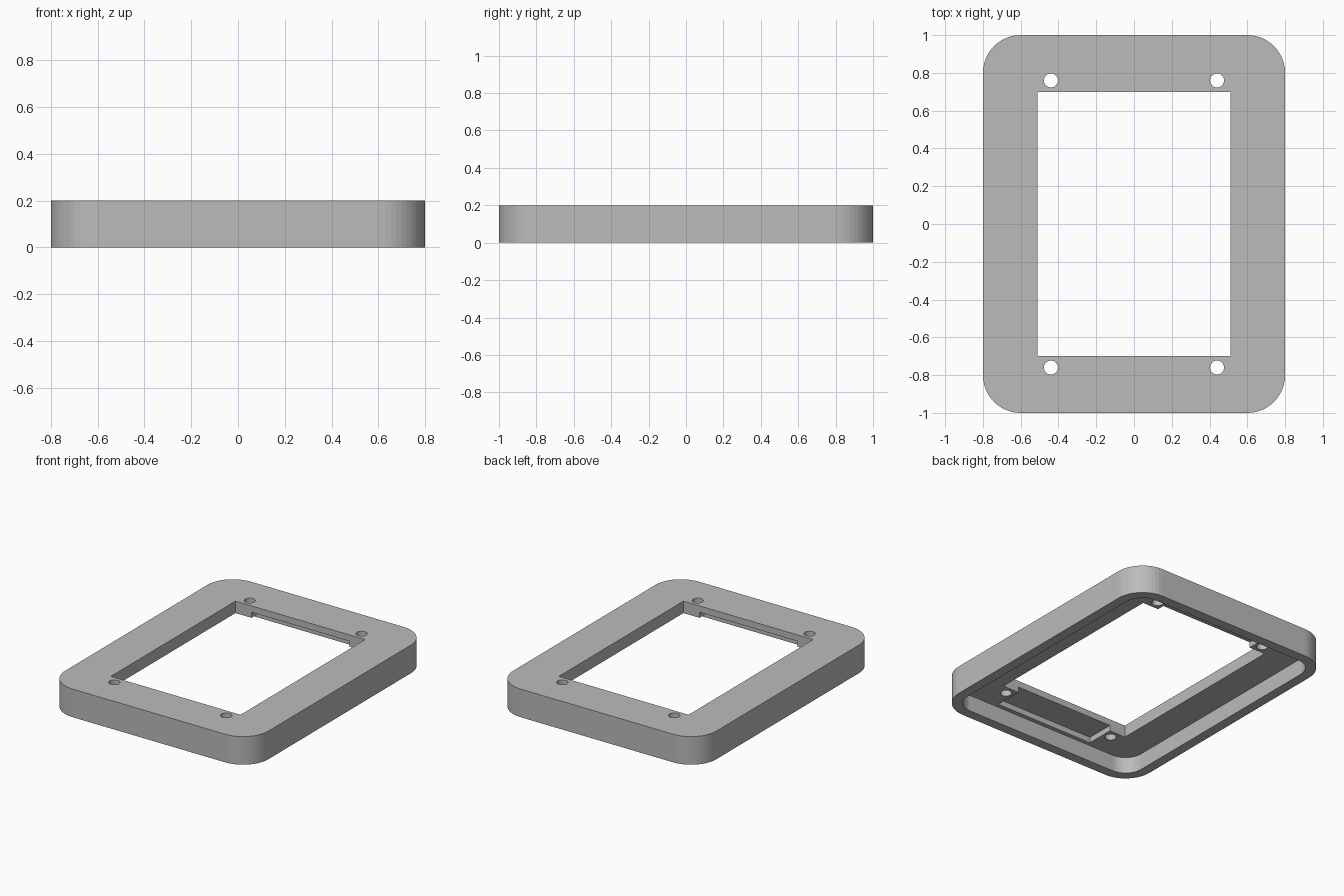
import bpy
import bmesh
import math

cube = bpy.data.objects.get("Cube")
if cube:
    bpy.data.objects.remove(cube, do_unlink=True)

GREY = (0.50, 0.50, 0.50, 1.0)
grey = bpy.data.materials.new("plain grey")
grey.use_nodes = True
grey.diffuse_color = GREY
grey.node_tree.nodes["Principled BSDF"].inputs["Base Color"].default_value = GREY


def rounded_outline(half_x, half_y, radius, steps=12):
    """Counter-clockwise outline of a rectangle with optional round corners."""
    corners = [(1, 1), (-1, 1), (-1, -1), (1, -1)]
    points = []
    for i, (sx, sy) in enumerate(corners):
        if radius == 0:
            points.append((sx * half_x, sy * half_y))
            continue
        for k in range(steps + 1):
            a = math.pi / 2 * (i + k / steps)
            points.append((sx * (half_x - radius) + radius * math.cos(a),
                           sy * (half_y - radius) + radius * math.sin(a)))
    return points


def circle(radius, sides=32):
    return [(radius * math.cos(2 * math.pi * k / sides),
             radius * math.sin(2 * math.pi * k / sides)) for k in range(sides)]


def prism(name, outline, z0, z1, cx=0, cy=0):
    """Extrude an outline upwards into a closed solid."""
    bm = bmesh.new()
    base = bm.faces.new([bm.verts.new((x + cx, y + cy, z0)) for x, y in outline])
    top = bmesh.ops.extrude_face_region(bm, geom=[base])["geom"]
    verts = [v for v in top if isinstance(v, bmesh.types.BMVert)]
    bmesh.ops.translate(bm, vec=(0, 0, z1 - z0), verts=verts)
    bmesh.ops.recalc_face_normals(bm, faces=bm.faces)
    mesh = bpy.data.meshes.new(name)
    bm.to_mesh(mesh)
    bm.free()
    mesh.materials.append(grey)
    obj = bpy.data.objects.new(name, mesh)
    bpy.context.collection.objects.link(obj)
    return obj


def cut(target, cutter):
    """Subtract the cutter from the target, then discard it."""
    cutter.hide_render = True
    mod = target.modifiers.new("cut", 'BOOLEAN')
    mod.operation = 'DIFFERENCE'
    mod.solver = 'EXACT'
    mod.object = cutter
    bpy.context.view_layer.objects.active = target
    bpy.ops.object.modifier_apply(modifier=mod.name)
    bpy.data.objects.remove(cutter, do_unlink=True)


HEIGHT, PLATE_Z, POCKET_Z, RIM = 0.2, 0.115, 0.155, 0.07

# Outer body, hollowed from below to leave a rim around a thin plate
frame = prism("bezel_frame", rounded_outline(0.8, 1.0, 0.2), 0, HEIGHT)
cut(frame, prism("recess_cutter",
                 rounded_outline(0.8 - RIM, 1.0 - RIM, 0.2 - RIM), -0.1, PLATE_Z))

# Rectangular window
cut(frame, prism("window_cutter", rounded_outline(0.51, 0.7, 0), -0.1, 0.3))

for side in (-1, 1):
    # Shallow pocket under each short edge, open to the window
    cut(frame, prism("pocket_cutter", rounded_outline(0.385, 0.15, 0),
                     0.05, POCKET_Z, cy=side * 0.75))
    # Screw holes
    for x in (-0.44, 0.44):
        cut(frame, prism("hole_cutter", circle(0.037), -0.1, 0.3, x, side * 0.76))
